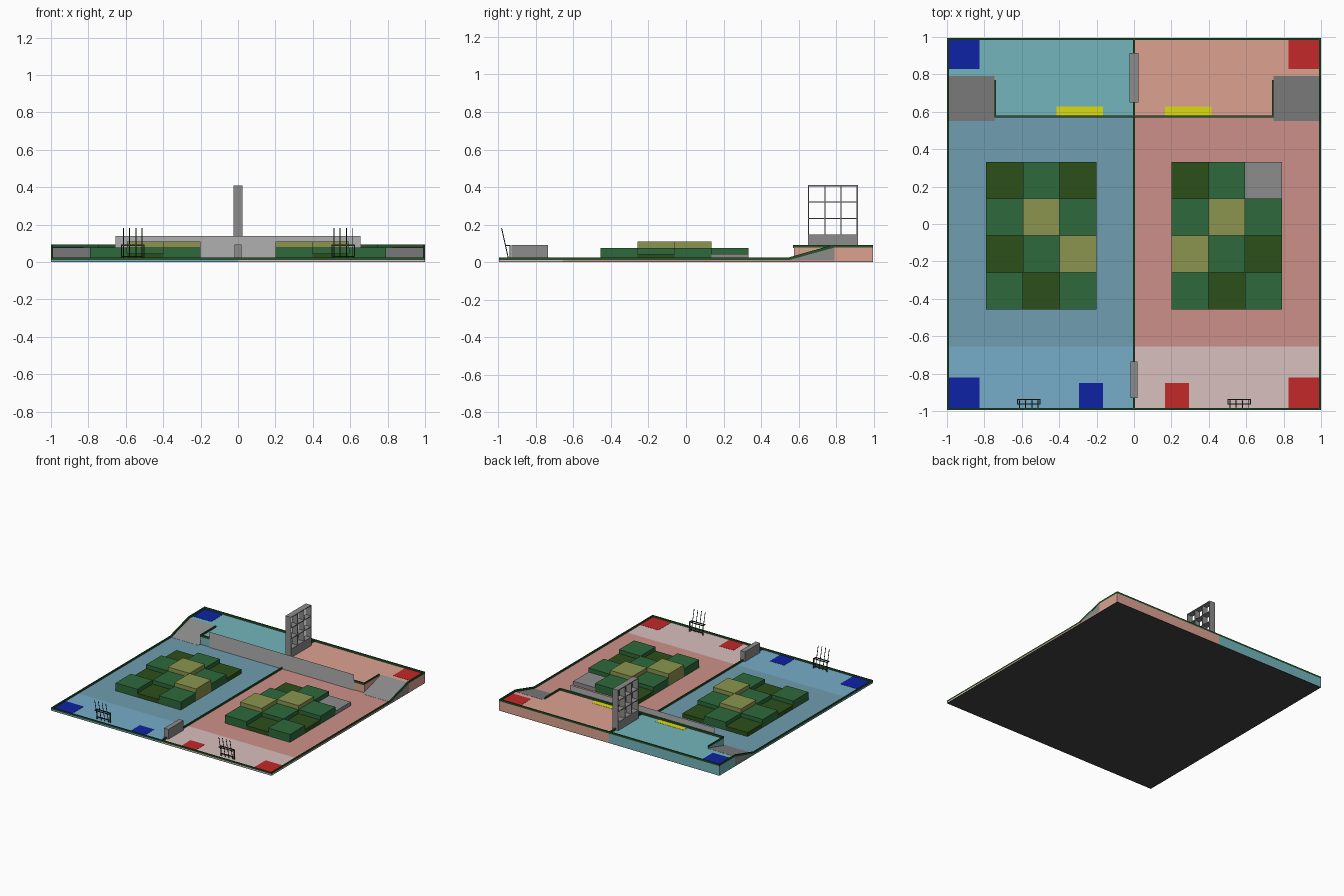
import bpy, math
from mathutils import Vector

if "Cube" in bpy.data.objects:
    bpy.data.objects.remove(bpy.data.objects["Cube"])


def material(name, r, g, b):
    m = bpy.data.materials.new(name)
    lin = [((c / 255 + 0.055) / 1.055) ** 2.4 for c in (r, g, b)]
    m.diffuse_color = (*lin, 1)
    m.use_nodes = True
    m.node_tree.nodes["Principled BSDF"].inputs["Base Color"].default_value = m.diffuse_color
    return m


M = {
    "base": material("base_dark", 66, 66, 66),
    "grey": material("mid_grey", 140, 140, 140),
    "wall": material("light_grey", 176, 176, 176),
    "rim": material("rim_green", 36, 82, 40),
    "low": material("block_dark_green", 44, 80, 27),
    "mid": material("block_green", 46, 105, 60),
    "high": material("block_olive", 139, 149, 80),
    "blue": material("blue", 14, 34, 165),
    "red": material("red", 195, 40, 40),
    "yellow": material("yellow", 220, 220, 20),
    "floor_L": material("floor_blue", 112, 157, 176),
    "floor_R": material("floor_rose", 206, 144, 136),
    "start_L": material("start_blue", 118, 173, 200),
    "start_R": material("start_pink", 216, 192, 190),
    "deck_L": material("deck_teal", 116, 182, 188),
    "deck_R": material("deck_salmon", 220, 162, 145),
    "pole": material("pole_dark", 45, 62, 48),
}


def mesh(name, verts, faces, mat):
    me = bpy.data.meshes.new(name)
    me.from_pydata(verts, [], faces)
    ob = bpy.data.objects.new(name, me)
    bpy.context.collection.objects.link(ob)
    me.materials.append(M[mat])
    return ob


def prism(name, x0, x1, profile, mat):
    """Extrude a (y, z) profile along x."""
    x0, x1 = min(x0, x1), max(x0, x1)
    n = len(profile)
    verts = [(x, y, z) for x in (x0, x1) for y, z in profile]
    faces = [tuple(range(n))[::-1], tuple(range(n, 2 * n))]
    faces += [(i, (i + 1) % n, (i + 1) % n + n, i + n) for i in range(n)]
    return mesh(name, verts, faces, mat)


def box(name, x0, x1, y0, y1, z0, z1, mat):
    return prism(name, x0, x1, [(y0, z0), (y1, z0), (y1, z1), (y0, z1)], mat)


def rod(name, a, b, r, mat):
    a, b = Vector(a), Vector(b)
    bpy.ops.mesh.primitive_cylinder_add(vertices=8, radius=r, depth=(b - a).length, location=(a + b) / 2)
    ob = bpy.context.object
    ob.name = name
    ob.rotation_euler = (b - a).to_track_quat('Z', 'Y').to_euler()
    ob.data.materials.append(M[mat])


FLOOR, DECK = 0.012, 0.078
RIM, DECK_RIM = 0.025, 0.093
FRONT, BACK = -0.995, 0.995
box("base_slab", -1, 1, FRONT, BACK, 0, 0.004, "base")

# Block heights for the right half, inner column first; the left half mirrors it
GRID = ["LMX", "MHM", "HML", "MLM"]
HEIGHT = {"L": (0.045, "low"), "M": (0.077, "mid"), "H": (0.110, "high"), "X": (0.043, "grey")}
CELL = 0.197

for s, side, team in ((-1, "L", "blue"), (1, "R", "red")):
    tag = "left" if s < 0 else "right"

    # Floor zones, raised deck and ramp
    box(f"start_zone_{tag}", 0, s, FRONT, -0.655, 0.004, FLOOR, "start_" + side)
    box(f"main_floor_{tag}", 0, s, -0.655, 0.79, 0.004, FLOOR, "floor_" + side)
    box(f"deck_{tag}", 0, s * 0.745, 0.575, BACK, 0.004, DECK, "deck_" + side)
    box(f"deck_corner_{tag}", s * 0.745, s, 0.79, BACK, 0.004, DECK, "deck_" + side)
    prism(f"ramp_{tag}", s * 0.745, s * 0.999, [(0.55, 0.006), (0.79, 0.006), (0.79, DECK + 0.001), (0.55, FLOOR + 0.001)], "grey")

    # Rims: stepped outer edge, deck front edge and ramp inner edge
    prism(f"side_rim_{tag}", s * 0.99, s,
          [(FRONT, FLOOR), (0.55, FLOOR), (0.79, DECK), (BACK, DECK),
           (BACK, DECK_RIM), (0.785, DECK_RIM), (0.545, RIM), (FRONT, RIM)], "rim")
    box(f"deck_front_rim_{tag}", 0, s * 0.745, 0.57, 0.58, DECK - 0.002, DECK_RIM, "rim")
    box(f"ramp_inner_rim_{tag}", s * 0.738, s * 0.745, 0.58, 0.77, DECK, DECK_RIM, "rim")

    # Coloured floor patches
    patches = [("deck_corner_pad", 0.825, 0.99, 0.83, 0.985, DECK, team),
               ("front_corner_pad", 0.825, 0.99, -0.985, -0.82, FLOOR, team),
               ("front_inner_pad", 0.165, 0.295, -0.985, -0.85, FLOOR, team),
               ("deck_strip", 0.165, 0.415, 0.58, 0.628, DECK, "yellow")]
    for name, x0, x1, y0, y1, z, mat in patches:
        box(f"{name}_{tag}", s * x0, s * x1, y0, y1, z, z + 0.0015, mat)

    # Stepped block field
    for r, row in enumerate(GRID):
        for c, k in enumerate(row):
            if k == "X" and s < 0:
                k = "L"
            h, mat = HEIGHT[k]
            x, y = 0.2 + c * CELL, 0.332 - r * CELL
            box(f"block_{tag}_{r}_{c}", s * x, s * (x + CELL), y - CELL, y, FLOOR, h, mat)

    # Pole stand at the front edge
    cx = s * 0.563
    for z, y in ((0.03, -0.938), (0.09, -0.938), (0.09, -0.962)):
        box(f"stand_bar_{tag}", cx - 0.063, cx + 0.063, y - 0.003, y + 0.003, z - 0.003, z + 0.003, "pole")
    for e in (-0.06, 0.06):
        box(f"stand_post_{tag}", cx + e - 0.003, cx + e + 0.003, -0.941, -0.935, FLOOR, 0.09, "pole")
        box(f"stand_arm_{tag}", cx + e - 0.003, cx + e + 0.003, -0.962, -0.938, 0.087, 0.093, "pole")
    for i in range(4):
        x = cx - 0.05 + i * 0.0335
        rod(f"pole_{tag}_{i}", (x, -0.945, 0.015), (x, -0.982, 0.182), 0.0025, "pole")

# Shared rims
box("front_rim", -0.99, 0.99, FRONT, FRONT + 0.01, FLOOR, RIM, "rim")
box("back_rim", -0.99, 0.99, BACK - 0.01, BACK, DECK, DECK_RIM, "rim")
box("centre_rim", -0.005, 0.005, FRONT + 0.01, 0.57, FLOOR, RIM, "rim")
box("deck_centre_rim", -0.005, 0.005, 0.58, BACK - 0.01, DECK, DECK_RIM, "rim")

# Thin wall panel in front of the deck
mesh("deck_wall_panel", [(-0.655, 0.569, FLOOR), (0.655, 0.569, FLOOR), (0.655, 0.569, 0.14), (-0.655, 0.569, 0.14)],
     [(0, 1, 2, 3)], "wall")

# Front centre block
box("front_centre_block", -0.02, 0.02, -0.93, -0.735, FLOOR, 0.093, "grey")

# Tall open 3x3 rack on a solid foot
box("rack_foot", -0.025, 0.025, 0.65, 0.915, DECK, 0.145, "grey")
T = 0.003
for i in range(4):
    y = 0.653 + i * (0.259 / 3)
    z = 0.145 + i * (0.262 / 3)
    box(f"rack_upright_{i}", -0.025, 0.025, y - T, y + T, 0.145, 0.41, "grey")
    box(f"rack_shelf_{i}", -0.0245, 0.0245, 0.65, 0.915, z - T, z + T, "grey")
